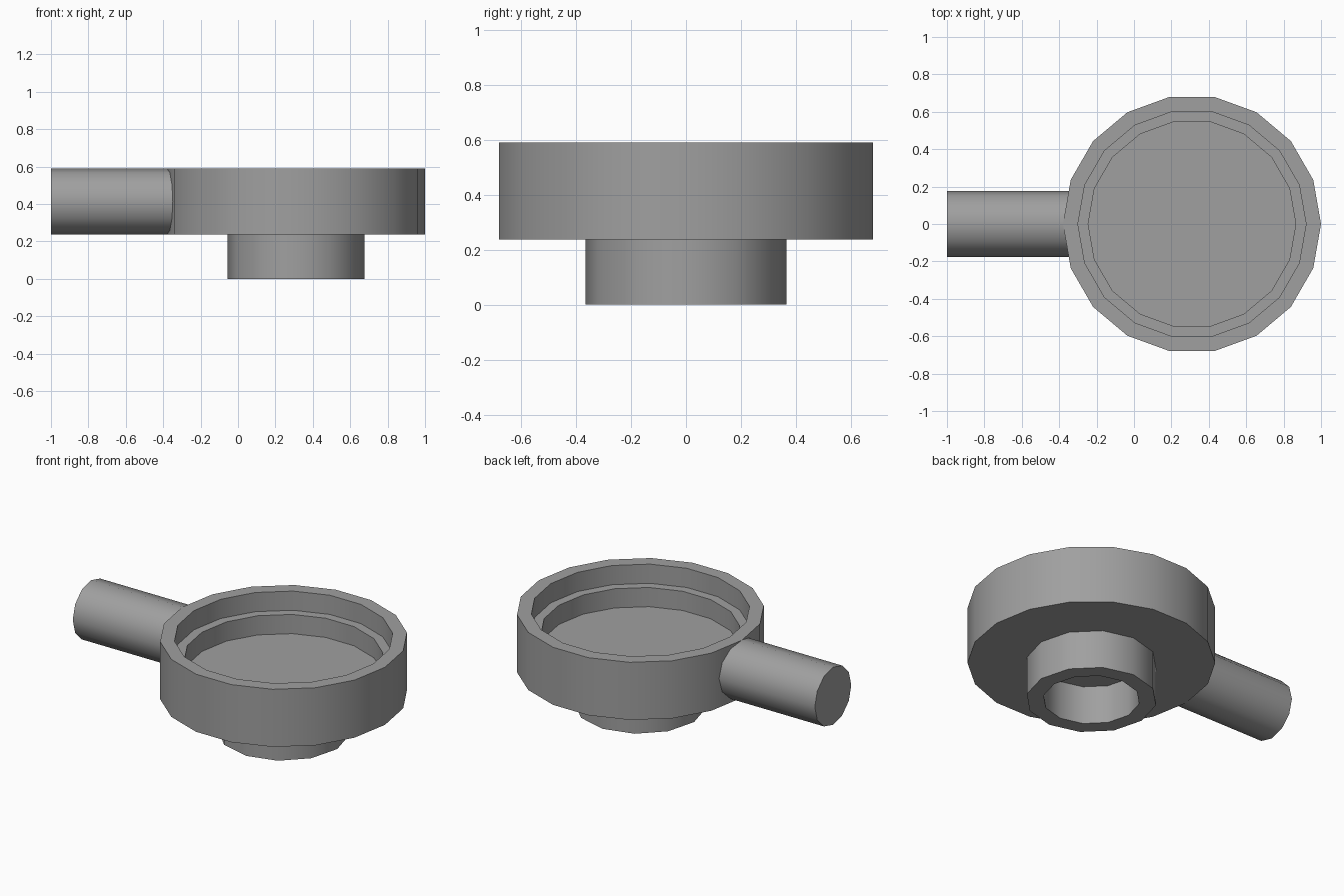
import bpy, bmesh, math
from mathutils import Matrix

cube = bpy.data.objects.get("Cube")
if cube:
    bpy.data.objects.remove(cube, do_unlink=True)

# Single grey material
GREY = (0.35, 0.35, 0.35, 1)
grey = bpy.data.materials.new("plain_grey")
grey.use_nodes = True
grey.diffuse_color = GREY
grey.node_tree.nodes["Principled BSDF"].inputs["Base Color"].default_value = GREY


def lathe(name, profile, sides, matrix, capped=True):
    """Spin (radius, height) points about z, optionally closing both ends."""
    bm = bmesh.new()
    rings = []
    for r, z in profile:
        angles = [math.tau * i / sides for i in range(sides)]
        rings.append([bm.verts.new((r * math.cos(a), r * math.sin(a), z)) for a in angles])
    for lower, upper in zip(rings, rings[1:]):
        for i in range(sides):
            j = (i + 1) % sides
            bm.faces.new((lower[i], lower[j], upper[j], upper[i]))
    if capped:
        bm.faces.new(rings[0][::-1])
        bm.faces.new(rings[-1])
    else:
        # close the profile on itself to make a thick tube
        for i in range(sides):
            j = (i + 1) % sides
            bm.faces.new((rings[-1][i], rings[-1][j], rings[0][j], rings[0][i]))
    bmesh.ops.recalc_face_normals(bm, faces=bm.faces)
    bm.transform(matrix)
    mesh = bpy.data.meshes.new(name)
    bm.to_mesh(mesh)
    bm.free()
    mesh.materials.append(grey)
    obj = bpy.data.objects.new(name, mesh)
    bpy.context.collection.objects.link(obj)
    bpy.ops.object.select_all(action='DESELECT')
    obj.select_set(True)
    bpy.context.view_layer.objects.active = obj
    bpy.ops.object.shade_smooth_by_angle(angle=math.radians(40))
    return obj


BASE, STEP, TOP = 0.236, 0.118, 0.59
RADIUS, HANDLE_R = 0.69, 0.177
axis = Matrix.Translation((1 - RADIUS, 0, 0))

# Stepped bowl with an inner ledge
lathe("bowl", [(RADIUS, BASE), (RADIUS, TOP), (0.61, TOP), (0.61, TOP - STEP),
               (0.555, TOP - STEP), (0.555, BASE + STEP)], 18, axis)

# Hollow neck below the bowl
lathe("neck", [(0.27, BASE), (0.27, 0), (0.365, 0), (0.365, BASE)], 12, axis, capped=False)

# Round side handle, ending inside the bowl wall
sideways = Matrix.Translation((-1, 0, TOP - HANDLE_R)) @ Matrix.Rotation(math.pi / 2, 4, 'Y')
lathe("handle", [(HANDLE_R, 0), (HANDLE_R, 0.685)], 12, sideways)
